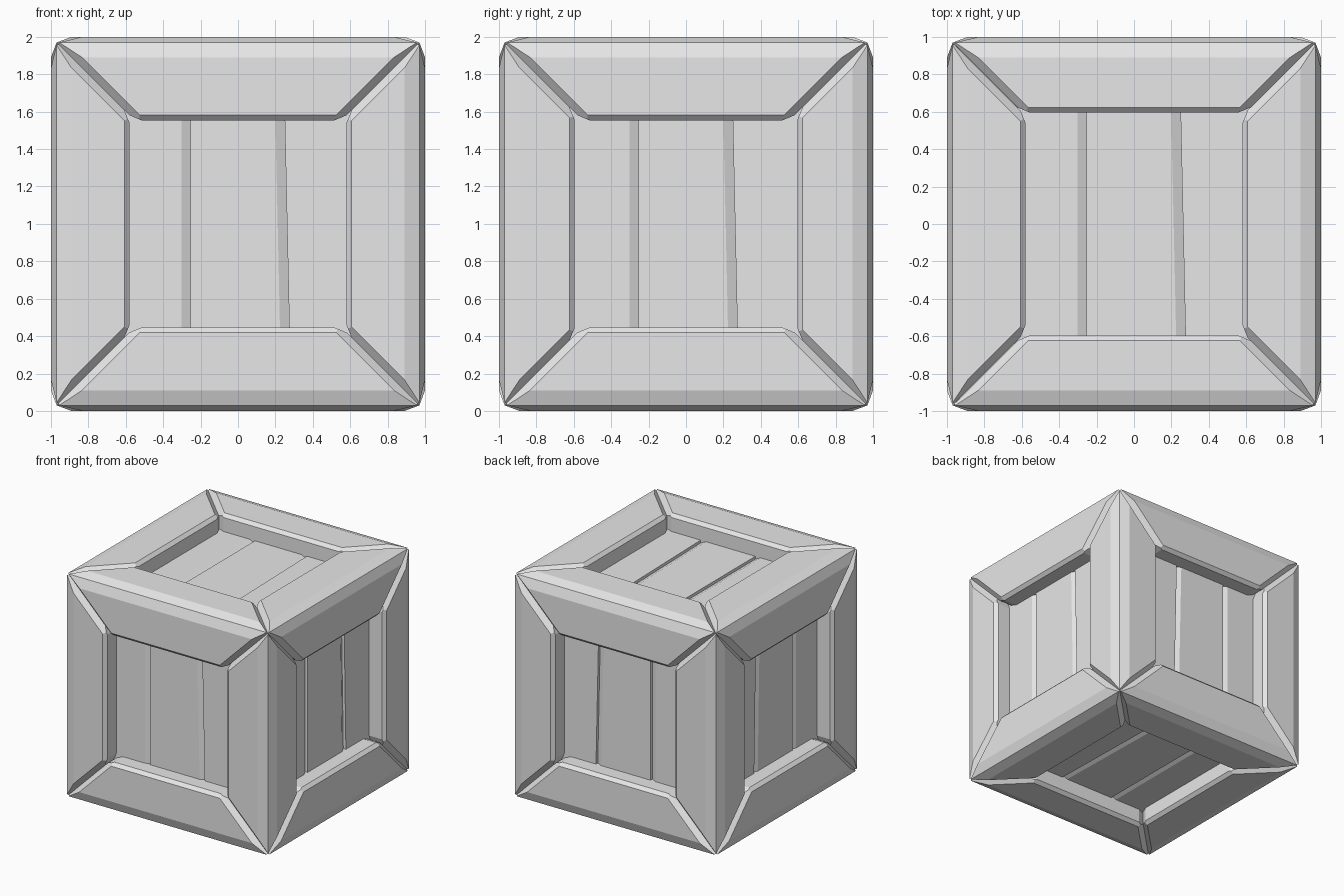
import bpy
import bmesh
from mathutils import Vector

cube = bpy.data.objects.get("Cube")
if cube:
    bpy.data.objects.remove(cube, do_unlink=True)

# One plain grey for the whole crate
grey = bpy.data.materials.new("light_grey")
grey.use_nodes = True
COLOUR = (0.8, 0.8, 0.8, 1)
grey.diffuse_color = COLOUR
grey.node_tree.nodes["Principled BSDF"].inputs["Base Color"].default_value = COLOUR

CENTRE = Vector((0, 0, 1))
AXES = [Vector((1, 0, 0)), Vector((0, 1, 0)), Vector((0, 0, 1))]
AXIS_NAMES = "xyz"
INNER = (0.58, 0.595, 0.553)   # half size of the openings on each axis
RIM = 0.028                    # chamfer round the openings
GROOVE = 0.04                  # half width of the grooves at the mitres
DEPTH = 0.85                   # distance of the boards from the centre


def finish(bm, name):
    bmesh.ops.recalc_face_normals(bm, faces=bm.faces)
    mesh = bpy.data.meshes.new(name)
    bm.to_mesh(mesh)
    bm.free()
    mesh.materials.append(grey)
    obj = bpy.data.objects.new(name, mesh)
    obj.location = CENTRE
    bpy.context.collection.objects.link(obj)
    return obj


def trim(bm, normal, limit):
    """Keep the part where normal . p <= limit and cap the cut."""
    geom = bm.verts[:] + bm.edges[:] + bm.faces[:]
    bmesh.ops.bisect_plane(bm, geom=geom, dist=1e-5, clear_outer=True,
                           plane_co=normal * (limit / normal.length_squared),
                           plane_no=normal)
    edges = [e for e in bm.edges if e.is_boundary]
    if edges:
        bmesh.ops.holes_fill(bm, edges=edges, sides=0)


def make_beam(k, si, sj):
    i, j = [n for n in range(3) if n != k]
    a, b, along = AXES[i] * si, AXES[j] * sj, AXES[k]
    bm = bmesh.new()
    bmesh.ops.create_cube(bm, size=2)
    for p, q, inner in ((a, b, INNER[i]), (b, a, INNER[j])):
        trim(bm, -p, -inner)
        trim(bm, q - p, 1 - inner - RIM)              # opening rim
        trim(bm, p * 0.08 + q * 0.03, 0.1067)         # two-step outer edge
        for s in (-1, 1):
            mitre = (along * s - p).normalized()
            trim(bm, mitre, 0)
            trim(bm, mitre + q, 1 - GROOVE)           # groove on the face
            trim(bm, mitre - p, -inner - RIM)         # groove in the opening
    side = ("low" if si < 0 else "high") + "_" + ("low" if sj < 0 else "high")
    finish(bm, f"edge_beam_{AXIS_NAMES[k]}_{side}")


def make_board(name, n, u, v, start, end, bevel):
    """start and end are (position, lean) of the board's two sides."""
    bm = bmesh.new()
    rings = []
    for h in (-0.62, 0.62):
        u0 = start[0] - start[1] * h
        u1 = end[0] - end[1] * h
        profile = [(u0, DEPTH - 0.1), (u0, DEPTH), (u1 - 0.05, DEPTH),
                   (u1, DEPTH - bevel), (u1, DEPTH - 0.1)]
        rings.append([bm.verts.new(u * x + n * d + v * h) for x, d in profile])
    low, high = rings
    bm.faces.new(low)
    bm.faces.new(high)
    for m in range(len(low)):
        o = (m + 1) % len(low)
        bm.faces.new((low[m], low[o], high[o], high[m]))
    finish(bm, name)


# Twelve mitred beams along the edges
for k in range(3):
    for si in (-1, 1):
        for sj in (-1, 1):
            make_beam(k, si, sj)

# Three recessed boards on each side, the last joint leaning a little
X, Y, Z = AXES
SIDES = {"front": (-Y, X, Z), "back": (Y, X, Z), "left": (X, Y, Z),
         "right": (-X, Y, Z), "top": (Z, X, Y), "bottom": (-Z, X, Y)}
JOINTS = [(-0.64, 0), (-0.253, 0), (0.262, 0.022), (0.64, 0)]
for side, (n, u, v) in SIDES.items():
    for m in range(3):
        make_board(f"{side}_board_{m + 1}", n, u, v, JOINTS[m], JOINTS[m + 1],
                   0.025 if m < 2 else 0)
